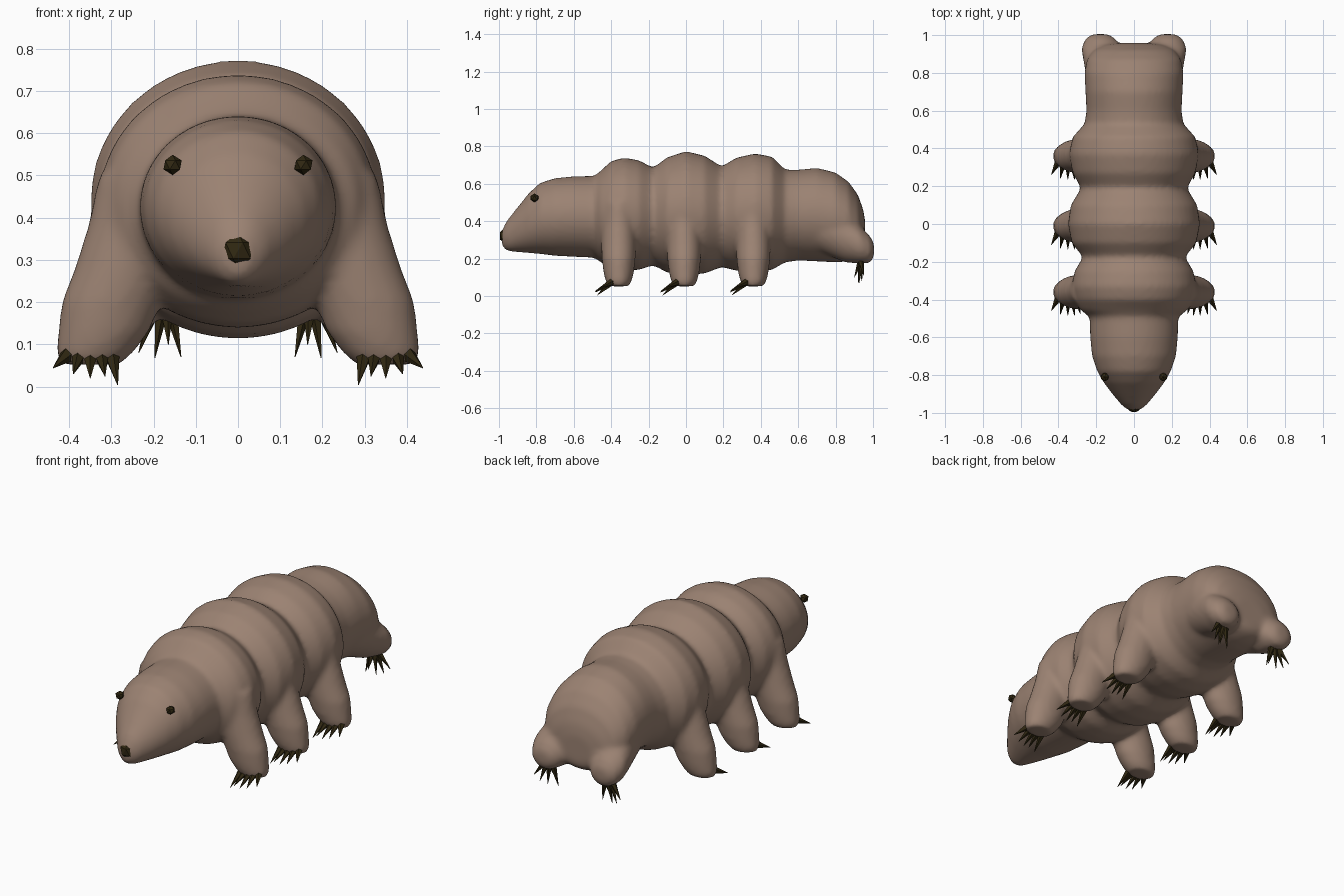
import bpy, bmesh, math
from mathutils import Vector, Matrix


def material(name, rgb):
    m = bpy.data.materials.new(name)
    m.diffuse_color = (*rgb, 1)
    return m


SKIN = material("brown_skin", (0.33, 0.225, 0.17))
DARK = material("dark_claw", (0.03, 0.021, 0.006))


def make_object(name, bm, mat):
    bmesh.ops.recalc_face_normals(bm, faces=bm.faces)
    me = bpy.data.meshes.new(name)
    bm.to_mesh(me)
    bm.free()
    me.materials.append(mat)
    ob = bpy.data.objects.new(name, me)
    bpy.context.collection.objects.link(ob)
    return ob


def loft(bm, rings, sides=32):
    """Closed skin over rings of (centre, first half axis, second half axis)."""
    loops = []
    for c, u, v in rings:
        loops.append([bm.verts.new(Vector(c)
                                   + Vector(u) * math.cos(2 * math.pi * i / sides)
                                   + Vector(v) * math.sin(2 * math.pi * i / sides))
                      for i in range(sides)])
    for a, b in zip(loops, loops[1:]):
        for i in range(sides):
            j = (i + 1) % sides
            bm.faces.new((a[i], a[j], b[j], b[i]))
    bm.faces.new(loops[0])
    bm.faces.new(loops[-1])


def spike(bm, root, tip, radius):
    root, tip = Vector(root), Vector(tip)
    d = tip - root
    mat = Matrix.Translation((root + tip) / 2) @ d.to_track_quat('Z', 'Y').to_matrix().to_4x4()
    bmesh.ops.create_cone(bm, cap_ends=True, segments=5, radius1=radius,
                          radius2=0.001, depth=d.length, matrix=mat)


# Body: y, top, bottom, half width
BODY = [(-0.985, 0.35, 0.27, 0.03), (-0.96, 0.40, 0.24, 0.065), (-0.90, 0.475, 0.235, 0.115),
        (-0.84, 0.55, 0.23, 0.16), (-0.78, 0.605, 0.225, 0.195), (-0.70, 0.63, 0.215, 0.222),
        (-0.60, 0.64, 0.21, 0.232), (-0.49, 0.642, 0.205, 0.235), (-0.455, 0.67, 0.18, 0.285),
        (-0.40, 0.722, 0.15, 0.315), (-0.33, 0.74, 0.14, 0.33), (-0.25, 0.725, 0.14, 0.315),
        (-0.175, 0.685, 0.165, 0.27), (-0.10, 0.742, 0.125, 0.33), (0.0, 0.774, 0.113, 0.35),
        (0.10, 0.75, 0.12, 0.335), (0.19, 0.692, 0.155, 0.28), (0.27, 0.74, 0.135, 0.325),
        (0.37, 0.762, 0.125, 0.345), (0.46, 0.745, 0.14, 0.325), (0.53, 0.675, 0.18, 0.262),
        (0.60, 0.675, 0.19, 0.252), (0.70, 0.685, 0.185, 0.257), (0.80, 0.66, 0.18, 0.262),
        (0.87, 0.61, 0.185, 0.25), (0.92, 0.54, 0.20, 0.215), (0.948, 0.46, 0.22, 0.16),
        (0.958, 0.40, 0.25, 0.09)]

# Walking leg: z, x centre, half x, half y
LEG = [(0.50, 0.20, 0.13, 0.09), (0.38, 0.23, 0.125, 0.095), (0.28, 0.265, 0.122, 0.094),
       (0.20, 0.30, 0.118, 0.09), (0.13, 0.318, 0.108, 0.082), (0.08, 0.34, 0.092, 0.07),
       (0.052, 0.35, 0.07, 0.055)]

# Hind leg: y, x centre, z centre, half x, half z
HIND = [(0.70, 0.12, 0.38, 0.12, 0.14), (0.85, 0.15, 0.31, 0.115, 0.13),
        (0.93, 0.172, 0.272, 0.108, 0.10), (0.98, 0.178, 0.25, 0.08, 0.075),
        (1.005, 0.178, 0.245, 0.045, 0.04)]

LEG_Y = (-0.36, -0.01, 0.36)

bm = bmesh.new()
loft(bm, [((0, y, (t + b) / 2), (w, 0, 0), (0, 0, (t - b) / 2)) for y, t, b, w in BODY], 48)
for s in (-1, 1):
    for ly in LEG_Y:
        loft(bm, [((s * x, ly, z), (hx, 0, 0), (0, hy, 0)) for z, x, hx, hy in LEG])
    loft(bm, [((s * x, y, z), (hx, 0, 0), (0, 0, hz)) for y, x, z, hx, hz in HIND])
body = make_object("body_and_legs", bm, SKIN)

# Blend the legs into the body
rm = body.modifiers.new("blend", 'REMESH')
rm.mode = 'VOXEL'
rm.voxel_size = 0.014
rm.use_smooth_shade = True
sm = body.modifiers.new("soften", 'SMOOTH')
sm.factor = 0.5
sm.iterations = 7

# Walking claws: root x, tip x, tip y offset, tip z
CLAWS = [(0.30, 0.285, -0.115, 0.004), (0.325, 0.315, -0.125, 0.025), (0.35, 0.35, -0.125, 0.02),
         (0.375, 0.39, -0.12, 0.03), (0.40, 0.438, -0.10, 0.044)]
# Hind claws: root x, tip x, tip y, tip z
HIND_CLAWS = [(0.16, 0.135, 0.92, 0.07), (0.17, 0.165, 0.90, 0.10), (0.18, 0.197, 0.925, 0.068),
              (0.195, 0.235, 0.94, 0.08), (0.205, 0.265, 0.95, 0.11)]

for s, side in ((-1, "left"), (1, "right")):
    for n, ly in enumerate(LEG_Y):
        bm = bmesh.new()
        for rx, tx, ty, tz in CLAWS:
            spike(bm, (s * rx, ly - 0.03, 0.078), (s * tx, ly + ty, tz), 0.02)
        make_object(f"claws_{side}_{n + 1}", bm, DARK)
    bm = bmesh.new()
    for rx, tx, ty, tz in HIND_CLAWS:
        spike(bm, (s * rx, 0.935, 0.19), (s * tx, ty, tz), 0.018)
    make_object(f"claws_{side}_hind", bm, DARK)

    # Eye
    bm = bmesh.new()
    bmesh.ops.create_icosphere(bm, subdivisions=1, radius=0.024,
                               matrix=Matrix.Translation((s * 0.155, -0.81, 0.525)))
    make_object(f"eye_{side}", bm, DARK)

# Nose
bm = bmesh.new()
bmesh.ops.create_icosphere(bm, subdivisions=1, radius=0.043,
                           matrix=Matrix.Translation((0, -0.968, 0.322)) @ Matrix.Diagonal((0.95, 0.75, 1, 1)))
make_object("nose", bm, DARK)
